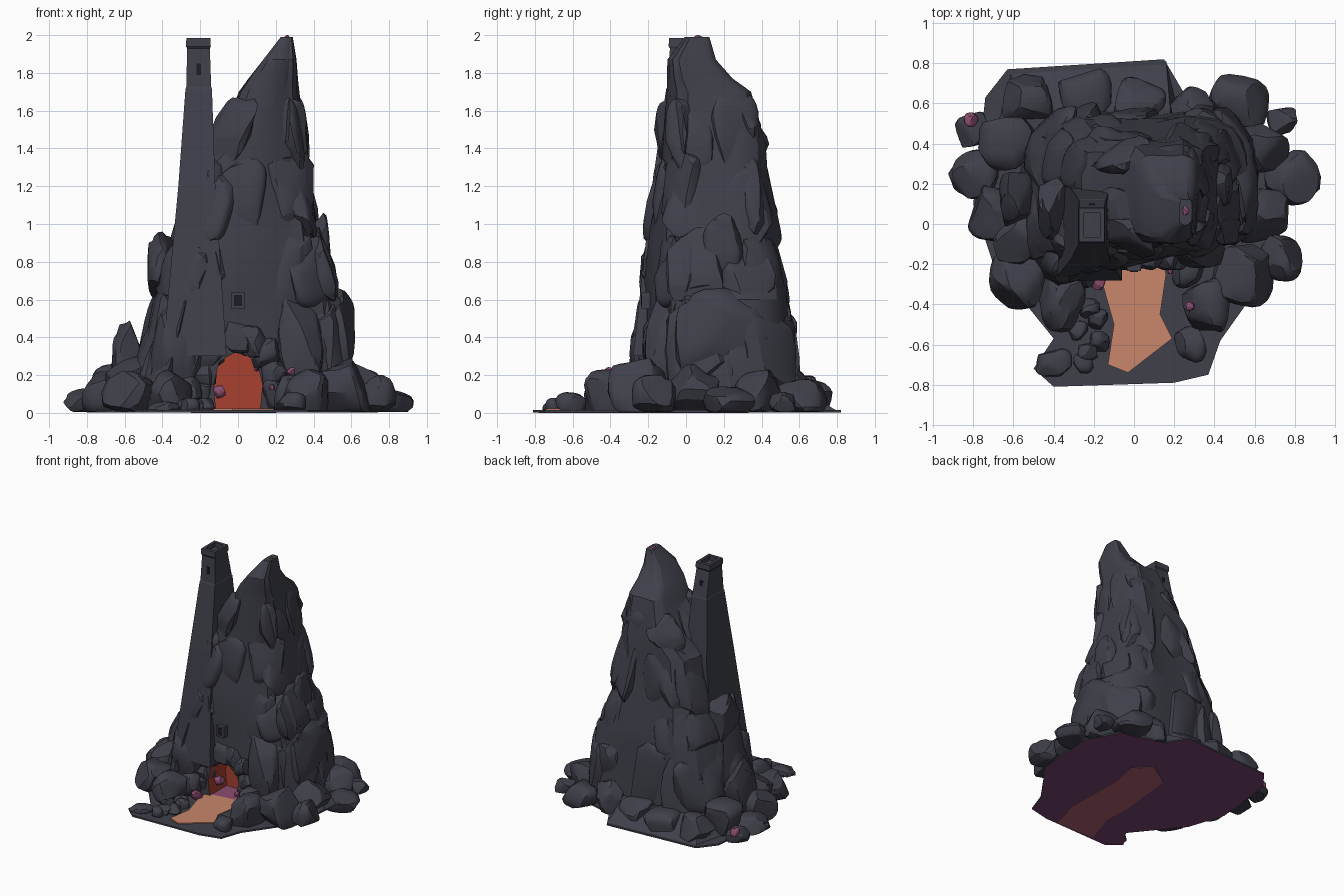
import bpy, bmesh, math, random
from mathutils import Vector, Matrix

if "Cube" in bpy.data.objects:
    bpy.data.objects.remove(bpy.data.objects["Cube"])

random.seed(5)


def material(name, rgb):
    m = bpy.data.materials.new(name)
    m.diffuse_color = (*rgb, 1)
    m.use_nodes = True
    m.node_tree.nodes["Principled BSDF"].inputs["Base Color"].default_value = m.diffuse_color
    return m


ROCK = material("dark slate", (0.050, 0.051, 0.069))
PATH = material("orange path", (0.58, 0.24, 0.15))
RED = material("cave red", (0.39, 0.052, 0.03))
PURPLE = material("dusty purple", (0.26, 0.075, 0.16))
PLUM = material("dark plum underside", (0.18, 0.058, 0.16))
DULL = material("dull red underside", (0.41, 0.115, 0.16))
BLACK = material("window black", (0.012, 0.012, 0.016))


def finish(name, bm, mats=(ROCK,), smooth=True):
    bmesh.ops.recalc_face_normals(bm, faces=bm.faces)
    me = bpy.data.meshes.new(name)
    bm.to_mesh(me)
    bm.free()
    ob = bpy.data.objects.new(name, me)
    bpy.context.collection.objects.link(ob)
    for m in mats:
        me.materials.append(m)
    if smooth:
        bpy.ops.object.select_all(action='DESELECT')
        ob.select_set(True)
        bpy.context.view_layer.objects.active = ob
        bpy.ops.object.shade_smooth_by_angle(angle=math.radians(28))
    return ob


def loft(bm, rings):
    """Skin a stack of closed rings and cap both ends."""
    rows = [[bm.verts.new(p) for p in r] for r in rings]
    n = len(rows[0])
    for a, b in zip(rows, rows[1:]):
        for i in range(n):
            j = (i + 1) % n
            bm.faces.new((a[i], a[j], b[j], b[i]))
    bm.faces.new(rows[0][::-1])
    bm.faces.new(rows[-1])


def rect(x, y, hx, hy, z):
    return [(x - hx, y - hy, z), (x + hx, y - hy, z), (x + hx, y + hy, z), (x - hx, y + hy, z)]


def power(v, e):
    return math.copysign(abs(v) ** e, v)


def boulder(name, centre, half, mat=ROCK, tilt=(0, 0), yaw=0, block=0.65):
    """Blocky stone: a squared-off sphere chipped by random planes."""
    bm = bmesh.new()
    bmesh.ops.create_icosphere(bm, subdivisions=3, radius=1)
    for v in bm.verts:
        v.co = Vector([power(c, block) for c in v.co])
    for _ in range(13):
        n = Vector([random.gauss(0, 1) for _ in range(3)]).normalized()
        d = random.uniform(0.7, 0.95)
        for v in bm.verts:
            v.co -= n * max(v.co.dot(n) - d, 0)
    lo = [min(v.co[i] for v in bm.verts) for i in range(3)]
    hi = [max(v.co[i] for v in bm.verts) for i in range(3)]
    turn = (Matrix.Rotation(tilt[0], 3, 'X') @ Matrix.Rotation(tilt[1], 3, 'Y')
            @ Matrix.Rotation(yaw, 3, 'Z'))
    for v in bm.verts:
        p = Vector([(2 * (v.co[i] - lo[i]) / (hi[i] - lo[i]) - 1) * half[i] for i in range(3)])
        v.co = turn @ p + Vector(centre)
        v.co.z = max(v.co.z, 0.006)
    return finish(name, bm, (mat,))


def plate(name, outline, z0, z1, mats):
    """Flat slab whose underside uses the last material."""
    bm = bmesh.new()
    loft(bm, [[(x, y, z) for x, y in outline] for z in (z0, z1)])
    for f in bm.faces:
        if f.calc_center_median().z < z0 + 1e-4:
            f.material_index = len(mats) - 1
    return finish(name, bm, mats, False)


def box(name, x, y, z, hx, hy, hz, mat):
    bm = bmesh.new()
    loft(bm, [rect(x, y, hx, hy, z - hz), rect(x, y, hx, hy, z + hz)])
    return finish(name, bm, (mat,), False)


# Ground slab, path, cave floor and the path's underside
plate("ground", [(-.5, -.72), (-.4, -.81), (.2, -.79), (.37, -.75), (.43, -.58), (.7, -.2),
                 (.74, .3), (.6, .55), (.25, .65), (.15, .82), (-.63, .77), (-.74, .63),
                 (-.8, .1), (-.7, -.2), (-.4, -.57)], .003, .016, (ROCK, PLUM))
plate("path", [(-.03, -.74), (.19, -.57), (.13, -.45), (.16, -.25), (.13, -.15),
               (-.15, -.18), (-.17, -.25), (-.1, -.5), (-.13, -.7)], .01, .024, (PATH,))
plate("cave_floor", [(-.15, -.2), (.13, -.17), (.13, .05), (-.13, .05)], .01, .022, (PURPLE,))
plate("path_underside", [(-.25, -.78), (.1, -.78), (.17, -.5), (.16, .0), (.2, .2), (.08, .33),
                         (-.12, .2), (-.17, -.25), (-.16, -.5)], 0, .005, (DULL,))

# Main crag: levels of x0, x1, y0, y1, z
levels = [(-.58, .64, -.29, .58, .004), (-.47, .57, -.27, .545, .6), (-.41, .47, -.27, .535, .7),
          (-.33, .42, -.24, .46, .97), (-.27, .385, -.17, .43, 1.28), (-.11, .36, -.15, .425, 1.42),
          (.0, .325, -.12, .35, 1.7), (.05, .32, -.12, .25, 1.77), (.13, .31, -.11, .16, 1.87),
          (.225, .29, -.01, .125, 1.99)]


def crag_point(a, z, k=1):
    """Point on the crag wall at angle a and height z; the front wall is skewed."""
    for lo, hi in zip(levels, levels[1:]):
        if z <= hi[4]:
            break
    t = (z - lo[4]) / (hi[4] - lo[4])
    x0, x1, y0, y1, _ = [p + (q - p) * t for p, q in zip(lo, hi)]
    s = power(math.sin(a), .55)
    x = (x0 + x1) / 2 + (x1 - x0) / 2 * k * power(math.cos(a), .55)
    y = (y0 + y1) / 2 + (y1 - y0) / 2 * k * s
    return Vector((x, y + .17 * (x - x0) * max(-s, 0), z))


N = 26
column = [random.uniform(.94, 1.02) for _ in range(N)]
bm = bmesh.new()
loft(bm, [[crag_point(math.tau * (i + .3) / N, lv[4], column[i] * random.uniform(.98, 1.015))
           for i in range(N)] for lv in levels])
crag = finish("main_crag", bm, (ROCK, RED))

# Arched cave cut into the crag
arch = [(-.11, -.05), (-.13, .15), (-.1, .27), (0, .33), (.1, .27), (.13, .15), (.11, -.05)]
bm = bmesh.new()
loft(bm, [[(x, y, z) for x, z in arch] for y in (-.6, .02)])
for f in bm.faces:
    f.material_index = 1
cutter = finish("cave_cutter", bm, (ROCK, RED), False)
cutter.hide_render = True
cutter.display_type = 'WIRE'
cut = crag.modifiers.new("cave", 'BOOLEAN')
cut.object = cutter
cut.operation = 'DIFFERENCE'
cut.solver = 'EXACT'

# Stones around the cave mouth
for i in range(9):
    a = math.pi * i / 8
    boulder("arch_stone", (.205 * math.cos(a), -.16, .1 + .3 * math.sin(a)), (.075, .07, .085), block=.55)

# Small window above the cave
box("window_frame", 0, -.18, .595, .035, .055, .045, ROCK)
box("window_pane", 0, -.236, .595, .02, .003, .03, BLACK)

# Tiers of slabs hugging the crag: height, half height, count, half width, half depth
for z, rz, count, w, d in [(.33, .3, 14, .17, .08), (.74, .22, 12, .15, .07),
                           (1.1, .25, 10, .14, .06), (1.5, .2, 7, .13, .05)]:
    for i in range(count):
        a = math.tau * (i + random.uniform(.3, .7)) / count
        h = rz * random.uniform(.75, 1.1)
        zc = z + random.uniform(-.05, .05)
        low, top = crag_point(a, zc - h), crag_point(a, zc + h)
        out = Vector((power(math.cos(a), 1.4), power(math.sin(a), 1.4), 0)).normalized()
        mid = (low + top) / 2 - out * d * random.uniform(.7, .95)
        if z < .7 and abs(mid.x) < .3 and mid.y < 0:
            continue
        lean = (-math.atan2(top.y - low.y, 2 * h), math.atan2(top.x - low.x, 2 * h))
        boulder("crag_slab", mid, (d, w, h), tilt=lean, yaw=math.atan2(out.y, out.x), block=.5)

# Rough rock cheeks beside the cave, and tall shoulder stones
boulder("left_cheek", (-.34, -.2, .3), (.12, .1, .27), tilt=(-.06, .12))
boulder("right_cheek", (.33, -.12, .34), (.12, .1, .31), tilt=(-.06, -.12))
boulder("right_shoulder", (.43, .2, .85), (.06, .11, .21))
boulder("left_shoulder", (-.4, .08, .77), (.08, .16, .19))
boulder("left_tall_stone", (-.58, .12, .25), (.09, .14, .24))
boulder("right_block", (.52, .2, .4), (.1, .26, .26))

# Fallen boulders round the sides and back: x, y, radius, top
for x, y, r, top in [(.79, .23, .135, .14), (.73, -.17, .11, .2), (.55, -.25, .15, .29),
                     (.74, .51, .07, .11), (.52, .6, .14, .18), (.29, .57, .11, .25),
                     (.64, .38, .13, .23), (.64, .05, .13, .26), (-.24, .64, .13, .17),
                     (-.52, .61, .13, .2), (-.8, .47, .08, .1), (-.8, .25, .12, .13),
                     (-.63, .4, .14, .26), (-.69, .05, .13, .22), (-.58, -.28, .14, .22),
                     (-.56, -.08, .13, .3), (.03, .6, .12, .18)]:
    boulder("foot_boulder", (x, y, top * .45), (r * random.uniform(1, 1.1), r * random.uniform(.95, 1.1), top * .55),
            yaw=random.uniform(-.3, .3))

# Boulders beside the path
for side in (-1, 1):
    boulder("path_boulder", (side * .36, -.4, .09), (.12, .14, .14))
    boulder("path_boulder", (side * .27, -.24, .08), (.08, .08, .12))
boulder("front_right_boulder", (.28, -.6, .05), (.08, .09, .06))
boulder("front_left_slab", (-.4, -.69, .02), (.09, .07, .04))
for i in range(6):
    boulder("pebble", (-.22 + .06 * math.sin(2.4 * i), -.42 - .055 * i, .03), (.05, .05, .05))

# Sloping skirt behind the crag
bm = bmesh.new()
loft(bm, [[(-.7, .45, .006), (.25, .45, .006), (.16, .81, .006), (-.62, .76, .006)],
          rect(-.18, .51, .36, .06, .14)])
finish("back_skirt", bm, smooth=False)

# Small coloured stones
for x, y, z, r in [(-.18, -.29, .04, .04), (-.1, -.1, .11, .035), (.11, -.12, .25, .03),
                   (.18, -.235, .135, .015), (.28, -.41, .22, .022), (-.81, .52, .09, .035),
                   (.258, .07, 1.97, .03)]:
    boulder("purple_stone", (x, y, z), (r, r, r), PURPLE)
for x, y, z in [(-.66, .48, .2), (-.29, -.5, .03)]:
    boulder("orange_stone", (x, y, z), (.02, .015, .02), PATH)

# Square tower with a band, a cap and a sunken top: x, y, half sizes, z
bm = bmesh.new()
loft(bm, [rect(*r) for r in [
    (-.23, -.04, .17, .24, .3), (-.218, 0, .098, .18, 1.2), (-.208, .01, .07, .115, 1.715),
    (-.208, .01, .066, .11, 1.725), (-.209, -.005, .06, .08, 1.93), (-.21, -.005, .066, .087, 1.94),
    (-.21, -.005, .063, .085, 1.985), (-.21, -.005, .04, .06, 1.985), (-.21, -.005, .04, .06, 1.95)]])
finish("tower", bm, smooth=False)

# Tower windows on the front and back
for side in (-1, 1):
    box("tower_window", -.209, .002 + side * .096, 1.82, .012, .004, .03, BLACK)
